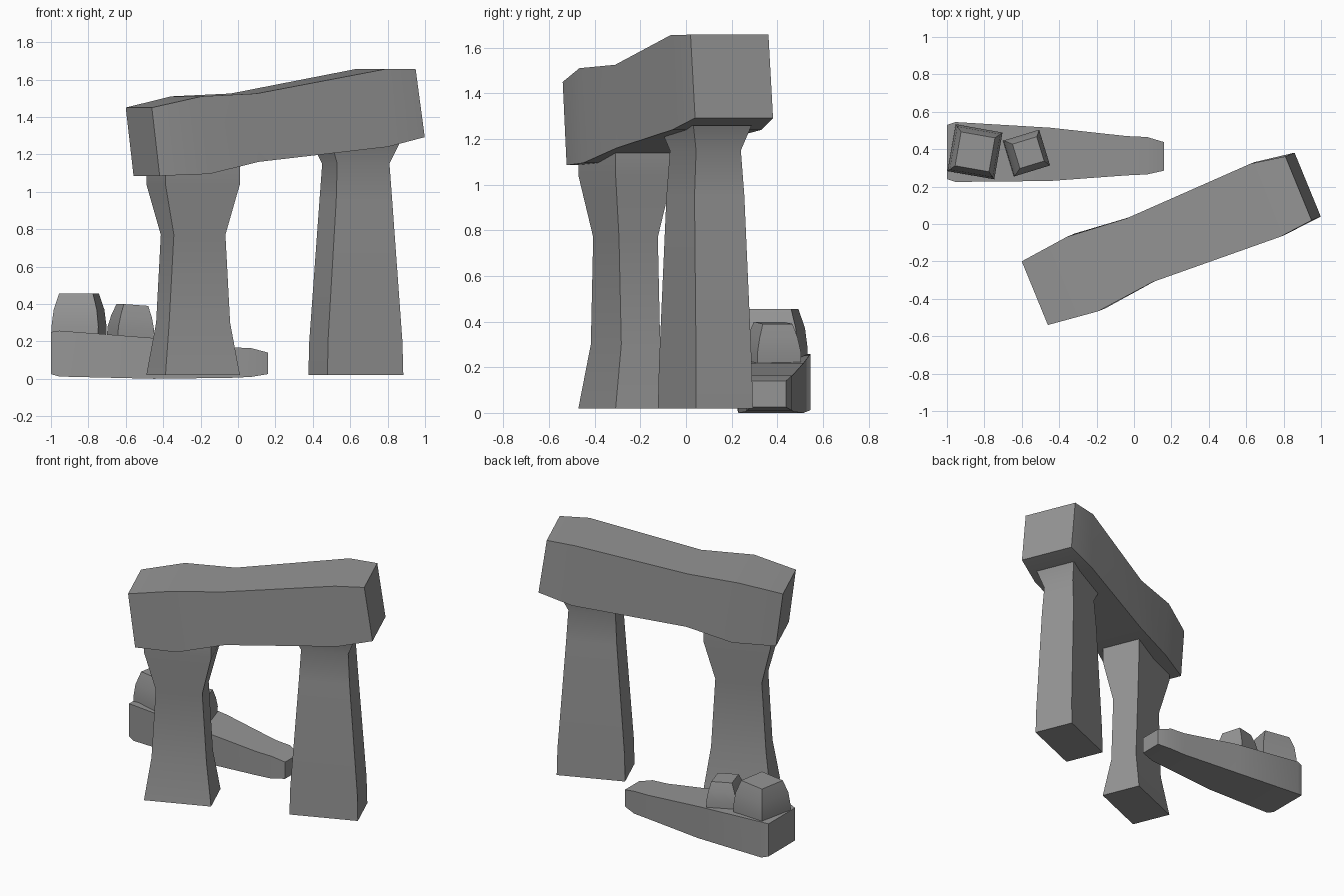
import bpy, bmesh, math
from mathutils import Vector, Matrix

cube = bpy.data.objects.get("Cube")
if cube:
    bpy.data.objects.remove(cube, do_unlink=True)

stone = bpy.data.materials.new("grey stone")
stone.use_nodes = True
GREY = (0.3, 0.3, 0.3, 1)
stone.diffuse_color = GREY
bsdf = stone.node_tree.nodes["Principled BSDF"]
bsdf.inputs["Base Color"].default_value = GREY
bsdf.inputs["Roughness"].default_value = 0.9


def loft(name, rings, matrix=Matrix()):
    """Join four-cornered rings into one closed stone block."""
    bm = bmesh.new()
    loops = [[bm.verts.new(p) for p in ring] for ring in rings]
    for a, b in zip(loops, loops[1:]):
        for i in range(4):
            j = (i + 1) % 4
            bm.faces.new((a[i], a[j], b[j], b[i]))
    bm.faces.new(loops[0])
    bm.faces.new(loops[-1])
    bmesh.ops.recalc_face_normals(bm, faces=bm.faces[:])
    mesh = bpy.data.meshes.new(name)
    bm.to_mesh(mesh)
    bm.free()
    mesh.materials.append(stone)
    obj = bpy.data.objects.new(name, mesh)
    obj.matrix_world = matrix
    bpy.context.collection.objects.link(obj)
    bpy.ops.object.select_all(action="DESELECT")
    obj.select_set(True)
    bpy.context.view_layer.objects.active = obj
    bpy.ops.object.shade_smooth_by_angle(angle=math.radians(30))
    return obj


def upright(name, centre, turn, levels, lean=0):
    """Block from stacked rectangles: (height, half width, half depth)."""
    rings = [[(-w, -d, z), (w, -d, z), (w, d, z), (-w, d, z)] for z, w, d in levels]
    matrix = (Matrix.Translation(centre) @ Matrix.Rotation(math.radians(turn), 4, "Z")
              @ Matrix.Rotation(math.radians(lean), 4, "Y"))
    return loft(name, rings, matrix)


ARCH_TURN = 22.3

# Standing stones
upright("left_pillar", (-0.24, -0.265, 0), ARCH_TURN, [
    (0.02, 0.215, 0.135), (0.30, 0.176, 0.092), (0.77, 0.149, 0.092),
    (1.04, 0.215, 0.135), (1.14, 0.215, 0.135)])
upright("right_pillar", (0.63, 0.085, 0), ARCH_TURN, [
    (0.02, 0.219, 0.135), (0.20, 0.215, 0.132), (0.95, 0.162, 0.118),
    (1.15, 0.151, 0.106), (1.26, 0.197, 0.138)])

# Lintel: (top position, top height, bottom position, bottom height, front, back)
lintel = [(-0.631, 1.45, -0.586, 1.085, -0.325, 0.043),
          (-0.356, 1.51, -0.312, 1.095, -0.359, 0.073),
          (-0.025, 1.525, -0.012, 1.16, -0.325, 0.043),
          (0.70, 1.655, 0.718, 1.24, -0.36, 0.062),
          (0.886, 1.657, 0.939, 1.292, -0.342, 0.027)]
loft("lintel", [[(b, f, zb), (b, k, zb), (t, k, zt), (t, f, zt)]
                for t, zt, b, zb, f, k in lintel],
     Matrix.Rotation(math.radians(ARCH_TURN), 4, "Z"))

# Fallen slab: (position, front, back, bottom, top)
slab = [(-1.0, 0.24, 0.53, 0.025, 0.25), (-0.955, 0.225, 0.545, 0.012, 0.257),
        (-0.45, 0.23, 0.515, 0.0, 0.218), (-0.04, 0.26, 0.47, 0.005, 0.168),
        (0.07, 0.265, 0.465, 0.01, 0.164), (0.16, 0.285, 0.438, 0.025, 0.14)]
loft("fallen_slab", [[(x, f, b), (x, k, b), (x, k, t), (x, f, t)]
                     for x, f, k, b, t in slab])

# Boulders resting on the slab
upright("large_boulder", (-0.85, 0.386, 0.22), -10, [
    (0, 0.125, 0.125), (0.06, 0.127, 0.127), (0.15, 0.117, 0.117), (0.235, 0.092, 0.092)])
upright("small_boulder", (-0.578, 0.378, 0.2), 17, [
    (0, 0.099, 0.099), (0.07, 0.1, 0.1), (0.135, 0.087, 0.087), (0.195, 0.068, 0.068)], 4)
